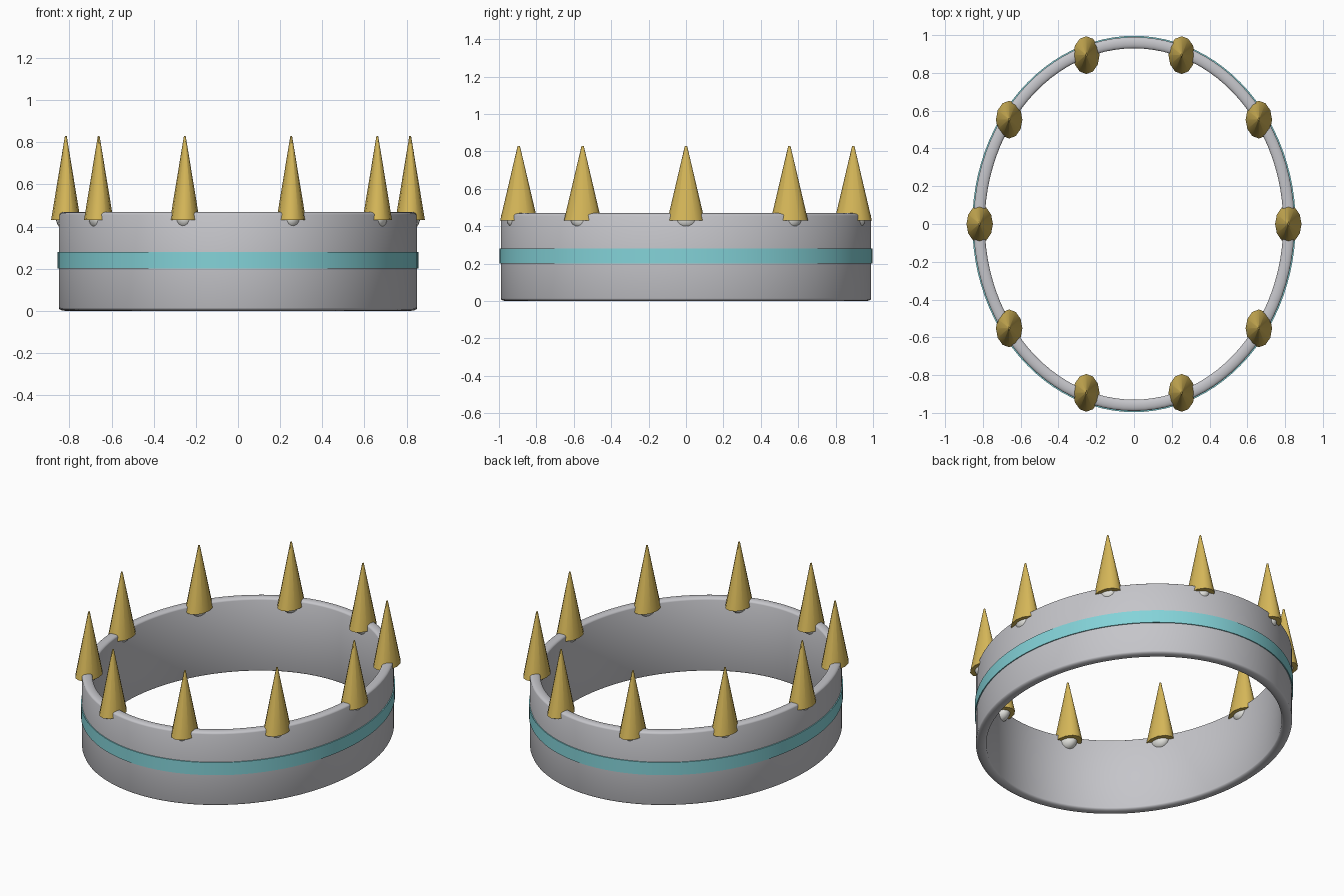
import bpy, bmesh, math

if "Cube" in bpy.data.objects:
    bpy.data.objects.remove(bpy.data.objects["Cube"])

def material(name, rgb):
    m = bpy.data.materials.new(name)
    m.diffuse_color = (*rgb, 1)
    m.use_nodes = True
    m.node_tree.nodes["Principled BSDF"].inputs["Base Color"].default_value = m.diffuse_color
    return m

silver = material("silver", (0.56, 0.56, 0.59))
teal = material("teal", (0.23, 0.65, 0.69))
gold = material("gold", (0.68, 0.48, 0.10))
pearl = material("pearl", (0.86, 0.86, 0.82))

def finish(obj, mat, angle):
    obj.data.materials.append(mat)
    bpy.ops.object.select_all(action='DESELECT')
    obj.select_set(True)
    bpy.context.view_layer.objects.active = obj
    bpy.ops.object.shade_smooth_by_angle(angle=math.radians(angle))

def elliptical_ring(name, profile, mat, ax=0.85, ay=0.99, n=96):
    """Sweep a closed (offset, z) profile around an ellipse."""
    bm = bmesh.new()
    loops = []
    for i in range(n):
        a = 2 * math.pi * i / n
        loops.append([bm.verts.new(((ax + d) * math.cos(a), (ay + d) * math.sin(a), z))
                      for d, z in profile])
    k = len(profile)
    for i in range(n):
        p, q = loops[i], loops[(i + 1) % n]
        for j in range(k):
            bm.faces.new((p[j], q[j], q[(j + 1) % k], p[(j + 1) % k]))
    bmesh.ops.recalc_face_normals(bm, faces=bm.faces)
    me = bpy.data.meshes.new(name)
    bm.to_mesh(me)
    bm.free()
    obj = bpy.data.objects.new(name, me)
    bpy.context.collection.objects.link(obj)
    finish(obj, mat, 50)

# Main band with rounded rims
H, T, RZ = 0.47, 0.06, 0.014
half = [(-T / 2 + T / 2 * math.cos(t), H - RZ + RZ * math.sin(t))
        for t in (math.pi * i / 8 for i in range(9))]
elliptical_ring("band", half + [(d, H - z) for d, z in reversed(half)], silver)

# Raised coloured stripe around the outside
elliptical_ring("stripe", [(-0.02, 0.20), (0.006, 0.20), (0.006, 0.28), (-0.02, 0.28)], teal)

# Ten spikes, each with a bead under its base
for i in range(10):
    a = 2 * math.pi * i / 10
    x, y = 0.817 * math.cos(a), 0.94 * math.sin(a)
    bpy.ops.mesh.primitive_cone_add(vertices=12, radius1=1, radius2=0.06, depth=0.40,
                                    location=(x, y, 0.63))
    spike = bpy.context.object
    spike.name = f"spike_{i + 1}"
    spike.scale = (0.07, 0.1, 1)
    bpy.ops.object.transform_apply(location=False, rotation=False, scale=True)
    finish(spike, gold, 50)

    bpy.ops.mesh.primitive_uv_sphere_add(segments=20, ring_count=12, radius=1,
                                         location=(x, y, 0.44))
    bead = bpy.context.object
    bead.name = f"bead_{i + 1}"
    bead.scale = (0.047, 0.066, 0.056)
    bpy.ops.object.transform_apply(location=False, rotation=False, scale=True)
    finish(bead, pearl, 60)
